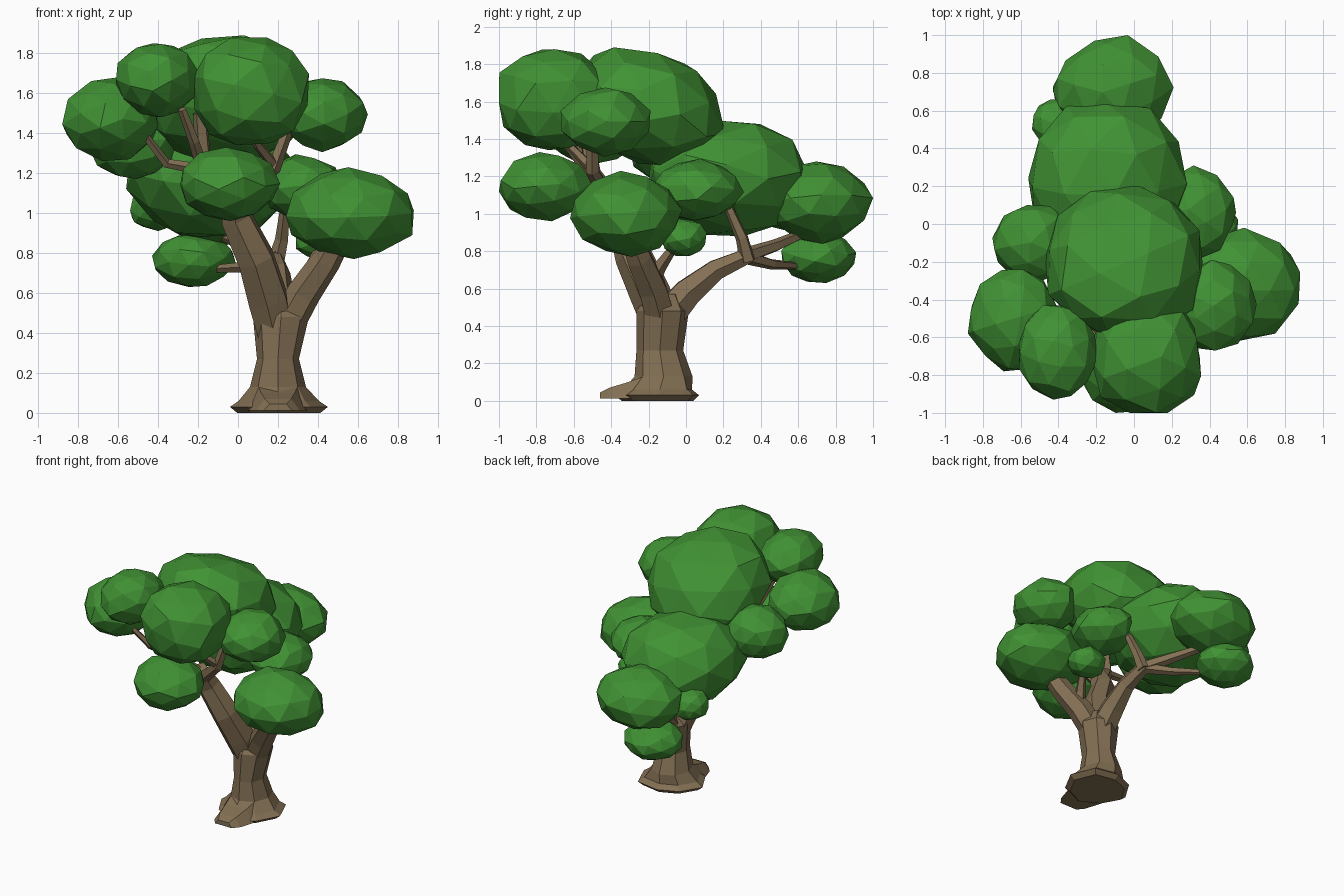
import bpy, bmesh, math, random
from mathutils import Vector, Euler

random.seed(11)
cube = bpy.data.objects.get("Cube")
if cube:
    bpy.data.objects.remove(cube, do_unlink=True)


def material(name, colour):
    mat = bpy.data.materials.new(name)
    mat.use_nodes = True
    mat.diffuse_color = (*colour, 1)
    mat.node_tree.nodes["Principled BSDF"].inputs["Base Color"].default_value = (*colour, 1)
    return mat


BARK = material("brown bark", (0.228, 0.162, 0.088))
LEAF = material("leaf green", (0.052, 0.285, 0.034))


def finish(bm, name, mat):
    bmesh.ops.recalc_face_normals(bm, faces=bm.faces[:])
    mesh = bpy.data.meshes.new(name)
    bm.to_mesh(mesh)
    bm.free()
    mesh.materials.append(mat)
    obj = bpy.data.objects.new(name, mesh)
    bpy.context.collection.objects.link(obj)
    return obj


def loft(name, rings, mat):
    """Skin a list of equal-length point rings and cap both ends."""
    bm = bmesh.new()
    loops = [[bm.verts.new(p) for p in ring] for ring in rings]
    n = len(loops[0])
    for low, high in zip(loops, loops[1:]):
        for i in range(n):
            j = (i + 1) % n
            bm.faces.new((low[i], low[j], high[j], high[i]))
    bm.faces.new(loops[0][::-1])
    bm.faces.new(loops[-1])
    return finish(bm, name, mat)


def limb(name, path, radii, sides=6):
    """Tapering faceted branch along a path."""
    pts = [Vector(p) for p in path]
    rings, quat, old = [], None, None
    for i, p in enumerate(pts):
        tangent = (pts[min(i + 1, len(pts) - 1)] - pts[max(i - 1, 0)]).normalized()
        if quat is None:
            quat = tangent.to_track_quat('Z', 'Y')
        else:
            quat = old.rotation_difference(tangent) @ quat
        old = tangent
        ring = []
        for k in range(sides):
            a = math.tau * k / sides
            ring.append(p + quat @ Vector((math.cos(a), math.sin(a), 0)) * radii[i])
        rings.append(ring)
    return loft(name, rings, BARK)


def foliage(name, centre, size, power=1.06, lean=0):
    """Faceted leaf clump fitted to half sizes; low power is boxier, lean lifts the front."""
    bm = bmesh.new()
    bmesh.ops.create_icosphere(bm, subdivisions=2, radius=1)
    turn = Euler([random.uniform(0, math.tau) for _ in range(3)]).to_matrix()
    for v in bm.verts:
        v.co = turn @ v.co * random.uniform(0.95, 1.04)
        v.co.z -= lean * v.co.y
    for axis in range(3):
        values = [v.co[axis] for v in bm.verts]
        low, high = min(values), max(values)
        for v in bm.verts:
            t = 2 * (v.co[axis] - low) / (high - low) - 1
            v.co[axis] = centre[axis] + size[axis] * math.copysign(abs(t) ** power, t)
    return finish(bm, name, LEAF)


# Trunk with a thin uneven root flare
SIDES = 8
root_reach = [0.25, 0.25, 0.21, 0.21, 0.24, 0.22, 0.24, 0.23]
rings = []
for z, spread in ((0, 0.85), (0.03, 1.0), (0.06, 0.82)):
    rings.append([(0.2 + r * math.cos(a), -0.14 + r * math.sin(a), z)
                  for a, r in ((math.tau * k / SIDES, spread * root_reach[k])
                               for k in range(SIDES))])
for z, x, y, rx, ry in ((0.13, 0.2, -0.12, 0.14, 0.155), (0.27, 0.2, -0.14, 0.105, 0.125),
                        (0.48, 0.215, -0.125, 0.14, 0.14), (0.57, 0.22, -0.12, 0.08, 0.085)):
    rings.append([(x + rx * math.cos(math.tau * k / SIDES),
                   y + ry * math.sin(math.tau * k / SIDES), z) for k in range(SIDES)])
loft("trunk", rings, BARK)

# Broad root creeping forward
root_rings = [[(0.2 - w, y, 0.012), (0.2 + w, y, 0.012), (0.2 + 0.6 * w, y, top), (0.2 - 0.6 * w, y, top)]
              for y, w, top in ((-0.2, 0.17, 0.14), (-0.31, 0.14, 0.1), (-0.41, 0.11, 0.07), (-0.46, 0.07, 0.045))]
loft("front_root", root_rings, BARK)

# Main limbs
limb("front_limb", [(0.19, -0.13, 0.4), (0.15, -0.19, 0.57), (0.09, -0.28, 0.77),
                    (-0.01, -0.34, 0.98), (-0.03, -0.42, 1.12)],
     [0.1, 0.11, 0.1, 0.085, 0.06])
limb("left_limb", [(0.23, -0.13, 0.42), (0.33, -0.18, 0.6), (0.44, -0.25, 0.76),
                   (0.53, -0.31, 0.92)], [0.09, 0.085, 0.075, 0.06])
limb("back_limb", [(0.21, -0.12, 0.43), (0.2, 0.01, 0.58), (0.2, 0.16, 0.7),
                   (0.18, 0.34, 0.78)], [0.1, 0.085, 0.062, 0.045])

# Smaller branches: path, start radius, end radius
branches = {
    "upper_right_branch": ([(-0.03, -0.38, 1.05), (-0.17, -0.5, 1.22), (-0.19, -0.55, 1.5)], 0.055, 0.035),
    "upper_left_branch": ([(-0.02, -0.4, 1.05), (0.18, -0.5, 1.23), (0.28, -0.5, 1.5)], 0.05, 0.025),
    "right_twig": ([(-0.19, -0.5, 1.22), (-0.36, -0.53, 1.25), (-0.46, -0.6, 1.38)], 0.03, 0.02),
    "front_twig": ([(0.18, -0.5, 1.24), (0.1, -0.6, 1.34), (0.05, -0.7, 1.45)], 0.03, 0.018),
    "rising_twig": ([(-0.17, -0.5, 1.2), (-0.22, -0.62, 1.36), (-0.28, -0.7, 1.52)], 0.035, 0.022),
    "small_clump_twig": ([(0.33, -0.2, 0.62), (0.36, -0.14, 0.72), (0.42, -0.04, 0.86)], 0.055, 0.02),
    "back_rising_branch": ([(0.19, 0.33, 0.75), (0.22, 0.3, 0.87), (0.24, 0.22, 1.05)], 0.045, 0.025),
    "back_upper_branch": ([(0.19, 0.3, 0.77), (0.05, 0.48, 0.83), (-0.1, 0.64, 0.9)], 0.045, 0.025),
    "back_lower_branch": ([(0.18, 0.32, 0.77), (0.05, 0.46, 0.73), (-0.14, 0.62, 0.72)], 0.04, 0.018),
}
for name, (path, start, end) in branches.items():
    limb(name, path, [start, (start + end) / 2, end], 5)

# Leaf clumps: centre, half sizes, then optional power and lean
clumps = {
    "foliage_top": ((-0.05, -0.2, 1.57), (0.42, 0.41, 0.32), 0.94, 0.25),
    "foliage_front_top": ((0.065, -0.70, 1.61), (0.29, 0.30, 0.27), 0.88),
    "foliage_front_right_top": ((-0.40, -0.68, 1.665), (0.21, 0.25, 0.185)),
    "foliage_far_right": ((-0.64, -0.51, 1.47), (0.24, 0.27, 0.21)),
    "foliage_right": ((-0.53, -0.1, 1.36), (0.22, 0.20, 0.19), 1.0),
    "foliage_upper_left": ((0.42, -0.43, 1.49), (0.23, 0.24, 0.185)),
    "foliage_front_low": ((-0.04, -0.75, 1.145), (0.25, 0.25, 0.185)),
    "foliage_left": ((0.56, -0.32, 1.0), (0.32, 0.30, 0.23)),
    "foliage_left_middle": ((0.32, 0.06, 1.13), (0.22, 0.25, 0.165)),
    "foliage_left_small": ((0.42, -0.01, 0.875), (0.13, 0.12, 0.1), 0.95),
    "foliage_middle": ((-0.14, 0.22, 1.19), (0.42, 0.42, 0.31), 0.97),
    "foliage_back": ((-0.11, 0.72, 1.06), (0.32, 0.28, 0.22)),
    "foliage_back_low": ((-0.22, 0.71, 0.765), (0.21, 0.2, 0.135)),
    "foliage_back_small": ((-0.41, 0.53, 1.02), (0.13, 0.13, 0.11), 0.95),
}
for name, shape in clumps.items():
    foliage(name, *shape)
